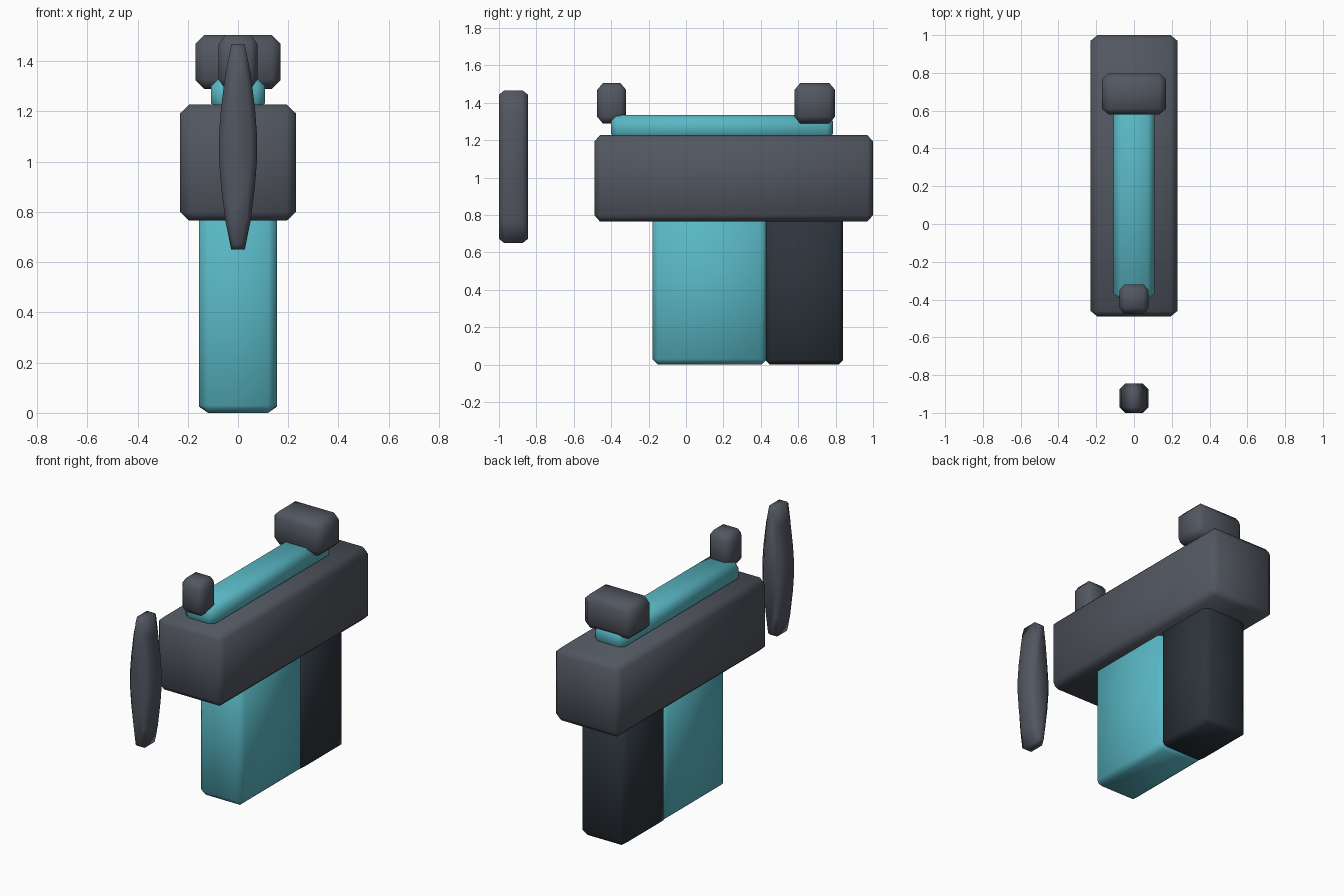
import bpy
import bmesh
from mathutils import Vector

if "Cube" in bpy.data.objects:
    bpy.data.objects.remove(bpy.data.objects["Cube"], do_unlink=True)


def material(name, rgb):
    mat = bpy.data.materials.new(name)
    mat.use_nodes = True
    color = (*rgb, 1)
    mat.diffuse_color = color
    mat.node_tree.nodes["Principled BSDF"].inputs["Base Color"].default_value = color
    return mat


slate = material("slate grey", (0.085, 0.095, 0.118))
teal = material("teal", (0.10, 0.48, 0.56))
charcoal = material("charcoal", (0.026, 0.035, 0.045))


def finish(bm, name, mat):
    bmesh.ops.recalc_face_normals(bm, faces=bm.faces[:])
    for face in bm.faces:
        face.smooth = True
    mesh = bpy.data.meshes.new(name)
    bm.to_mesh(mesh)
    bm.free()
    mesh.materials.append(mat)
    obj = bpy.data.objects.new(name, mesh)
    bpy.context.collection.objects.link(obj)
    return obj


def chamfered_box(name, mat, half_x, y, z, chamfer):
    """Box with a separate chamfer size along each axis."""
    low = Vector((-half_x, y[0], z[0]))
    high = Vector((half_x, y[1], z[1]))
    size = high - low
    bm = bmesh.new()
    bmesh.ops.create_cube(bm, size=1)
    bmesh.ops.scale(bm, verts=bm.verts[:], vec=[s / c for s, c in zip(size, chamfer)])
    bmesh.ops.bevel(bm, geom=bm.edges[:], offset=1, segments=1, affect='EDGES')
    bmesh.ops.scale(bm, verts=bm.verts[:], vec=chamfer)
    bmesh.ops.translate(bm, verts=bm.verts[:], vec=(low + high) / 2)
    return finish(bm, name, mat)


# Main body and handle
chamfered_box("body", slate, 0.23, (-0.49, 1.0), (0.765, 1.227), (0.036, 0.03, 0.034))
chamfered_box("grip", teal, 0.155, (-0.18, 0.433), (0, 0.82), (0.036, 0.03, 0.03))
chamfered_box("grip_back", charcoal, 0.155, (0.423, 0.84), (0, 0.82), (0.036, 0.025, 0.025))

# Top rail and sights
chamfered_box("top_rail", teal, 0.108, (-0.40, 0.785), (1.2, 1.335), (0.036, 0.03, 0.034))
chamfered_box("rear_sight", slate, 0.17, (0.58, 0.797), (1.29, 1.505), (0.036, 0.03, 0.036))
chamfered_box("front_sight", slate, 0.077, (-0.475, -0.32), (1.29, 1.505), (0.026, 0.03, 0.036))

# Slim oval plate floating ahead of the body
quarter = [(0.027, 0.408), (0.05, 0.295), (0.068, 0.15), (0.076, 0.045)]
right_half = quarter + [(x, -z) for x, z in reversed(quarter)]
outline = right_half + [(-x, -z) for x, z in right_half]
bm = bmesh.new()
rings = []
for y, sx, sz in [(-1, 0.62, 0.945), (-0.972, 1, 1), (-0.873, 1, 1), (-0.845, 0.62, 0.945)]:
    rings.append([bm.verts.new((x * sx, y, 1.058 + z * sz)) for x, z in outline])
for a, b in zip(rings, rings[1:]):
    for i in range(len(a)):
        j = (i + 1) % len(a)
        bm.faces.new((a[i], a[j], b[j], b[i]))
bm.faces.new(rings[0])
bm.faces.new(rings[-1])
finish(bm, "muzzle_plate", slate)
